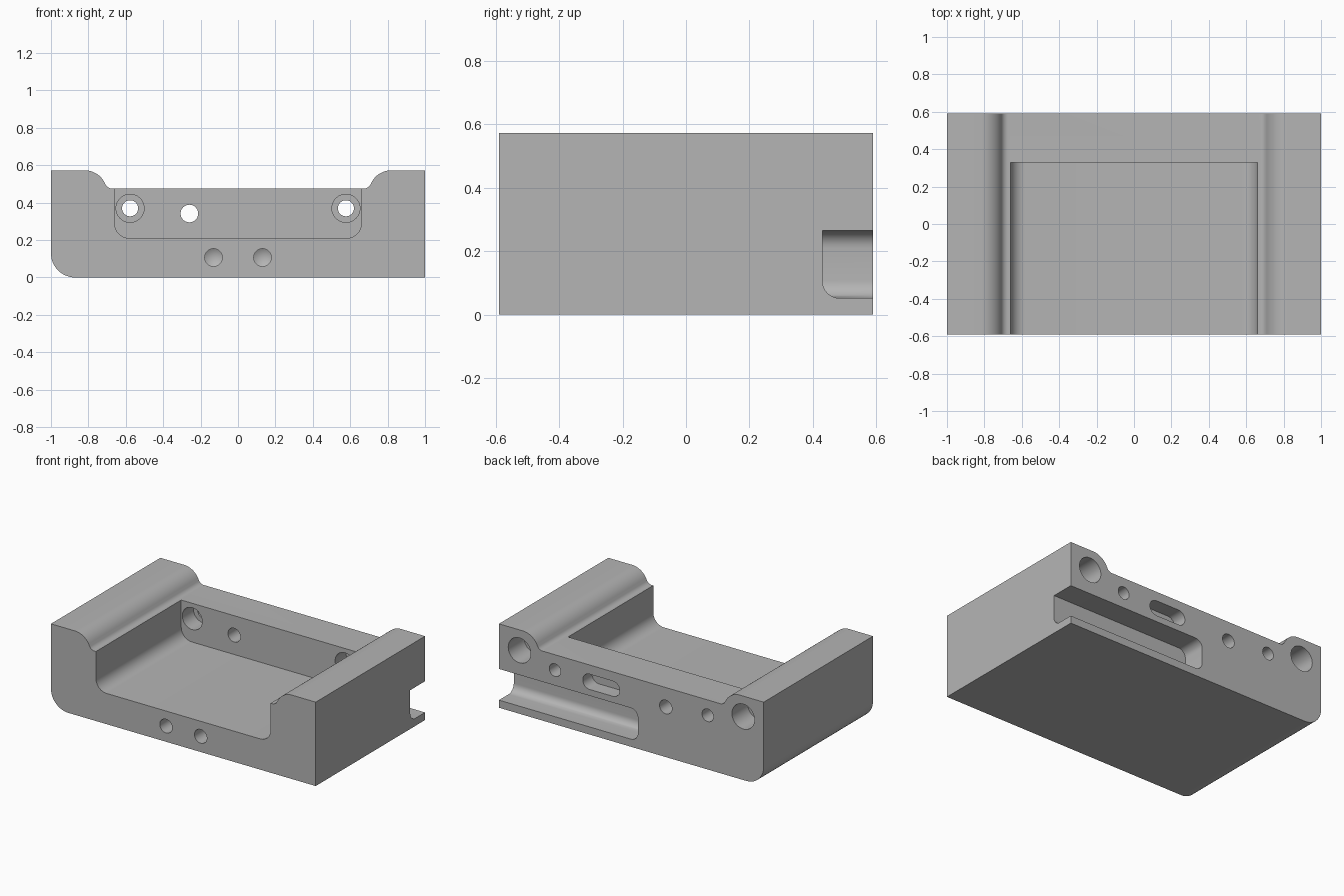
import bpy, bmesh
from math import sin, cos, pi, radians

default = bpy.data.objects.get("Cube")
if default:
    bpy.data.objects.remove(default, do_unlink=True)

grey = bpy.data.materials.new("machined grey")
grey.use_nodes = True
COLOUR = (0.46, 0.46, 0.46, 1)
grey.diffuse_color = COLOUR
grey.node_tree.nodes["Principled BSDF"].inputs["Base Color"].default_value = COLOUR

HALF_Y = 0.59      # half depth of the block
WALL_Y = 0.33      # inner face of the back wall


def arc(cx, cz, r, a0, a1, n=12):
    """Points on an arc in the xz plane, angles in degrees."""
    angles = [radians(a0 + (a1 - a0) * i / n) for i in range(n + 1)]
    return [(cx + r * cos(a), cz + r * sin(a)) for a in angles]


def add_object(name, bm):
    bmesh.ops.recalc_face_normals(bm, faces=bm.faces)
    mesh = bpy.data.meshes.new(name)
    bm.to_mesh(mesh)
    bm.free()
    mesh.materials.append(grey)
    obj = bpy.data.objects.new(name, mesh)
    bpy.context.collection.objects.link(obj)
    return obj


def prism(name, outline, y0, y1, tip=0):
    """Extrude an xz outline along y; tip adds a drill point beyond y1."""
    bm = bmesh.new()
    near = [bm.verts.new((x, y0, z)) for x, z in outline]
    far = [bm.verts.new((x, y1, z)) for x, z in outline]
    count = len(outline)
    bm.faces.new(near)
    for i in range(count):
        j = (i + 1) % count
        bm.faces.new((near[i], near[j], far[j], far[i]))
    cap = bm.faces.new(far)
    if tip:
        centre = bmesh.ops.poke(bm, faces=[cap])["verts"][0]
        centre.co.y += tip
    return add_object(name, bm)


def drill(name, x, z, r, y0, y1, tip=0):
    return prism(name, arc(x, z, r, 0, 352.5, 47), y0, y1, tip)


def cut(body, cutter):
    cutter.hide_render = True
    mod = body.modifiers.new(cutter.name, "BOOLEAN")
    mod.operation = "DIFFERENCE"
    mod.solver = "EXACT"
    mod.object = cutter
    bpy.context.view_layer.objects.active = body
    bpy.ops.object.modifier_apply(modifier=mod.name)
    bpy.data.objects.remove(cutter, do_unlink=True)


# Block profile: raised shoulders flowing into a lower middle
shoulder = arc(-0.82, 0.453, 0.12, 90, 30) + arc(-0.672, 0.515, 0.04, 210, 270, 8)
top = [(-1, 0.573)] + shoulder
top += [(-x, z) for x, z in reversed(top)]
profile = top + [(1, 0)] + arc(-0.87, 0.13, 0.13, 270, 180)
body = prism("mounting_block", profile, -HALF_Y, HALF_Y)

# Main pocket, open to the front and top, with rounded lower corners
right_corner = arc(0.58, 0.29, 0.08, 270, 360)
left_corner = arc(-0.58, 0.29, 0.08, 180, 270)
pocket = left_corner + right_corner + [(0.66, 0.8), (-0.66, 0.8)]
cut(body, prism("pocket", pocket, -0.8, WALL_Y))

# Side channel along the lower back, open on one end
bm = bmesh.new()
bmesh.ops.create_cube(bm, size=1)
for v in bm.verts:
    v.co.x = 1.2 if v.co.x > 0 else -0.05
    v.co.y = 0.8 if v.co.y > 0 else 0.43
    v.co.z = 0.265 if v.co.z > 0 else 0.052


def is_rounded(edge):
    mid = (edge.verts[0].co + edge.verts[1].co) / 2
    end_corner = mid.x < 0 and 0.5 < mid.y < 0.7
    inner_floor = mid.x > 0.3 and mid.x < 1 and mid.y < 0.5 and mid.z < 0.1
    return end_corner or inner_floor


bmesh.ops.bevel(bm, geom=[e for e in bm.edges if is_rounded(e)], offset=0.055,
                segments=8, profile=0.5, affect="EDGES")
cut(body, add_object("side_channel", bm))

# Mirrored holes: counterbored screws, blind back sockets, front drill points
for side in (-1, 1):
    cut(body, drill("screw_hole", side * 0.577, 0.37, 0.043, 0.2, 0.8))
    cut(body, drill("counterbore", side * 0.577, 0.37, 0.075, 0.2, WALL_Y + 0.12))
    cut(body, drill("back_socket", side * 0.845, 0.433, 0.085, HALF_Y - 0.17, 0.8))
    cut(body, drill("front_hole", side * 0.131, 0.107, 0.047, -0.8, -0.42, 0.028))

# Single through hole and blind slot in the back wall
cut(body, drill("cable_hole", -0.26, 0.342, 0.047, 0.2, 0.8))
slot = arc(0.315, 0.36, 0.052, -90, 90) + arc(0.14, 0.36, 0.052, 90, 270)
cut(body, prism("back_slot", slot, HALF_Y - 0.1, 0.8))

# Smooth curved faces, crisp edges
bpy.ops.object.select_all(action="DESELECT")
body.select_set(True)
bpy.context.view_layer.objects.active = body
bpy.ops.object.shade_smooth_by_angle(angle=radians(30))
